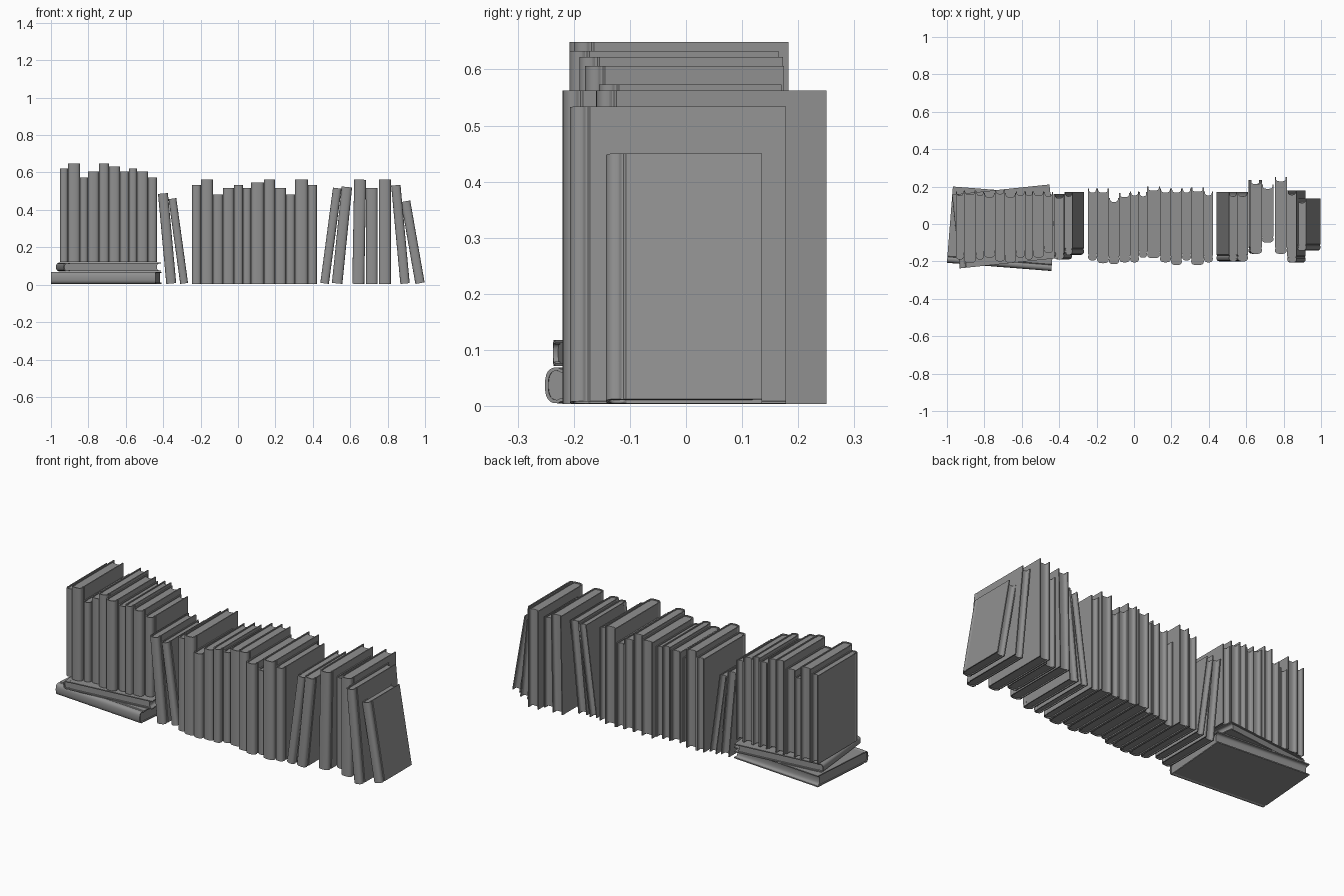
import bpy, bmesh
from math import sin, cos, pi, atan, hypot, radians
from mathutils import Matrix

if "Cube" in bpy.data.objects:
    bpy.data.objects.remove(bpy.data.objects["Cube"])

N = 12  # spine arc segments
grey = bpy.data.materials.new("dark_grey")
grey.diffuse_color = (0.28, 0.28, 0.28, 1)
grey.use_nodes = True
grey.node_tree.nodes["Principled BSDF"].inputs["Base Color"].default_value = grey.diffuse_color


def prism(name, loop, z0, z1, matrix):
    bm = bmesh.new()
    face = bm.faces.new([bm.verts.new((x, y, z0)) for x, y in loop])
    ext = bmesh.ops.extrude_face_region(bm, geom=[face])
    top = [v for v in ext["geom"] if isinstance(v, bmesh.types.BMVert)]
    bmesh.ops.translate(bm, verts=top, vec=(0, 0, z1 - z0))
    bmesh.ops.recalc_face_normals(bm, faces=bm.faces)
    me = bpy.data.meshes.new(name)
    bm.to_mesh(me)
    bm.free()
    me.materials.append(grey)
    ob = bpy.data.objects.new(name, me)
    bpy.context.collection.objects.link(ob)
    ob.matrix_world = matrix
    bpy.ops.object.select_all(action='DESELECT')
    ob.select_set(True)
    bpy.context.view_layer.objects.active = ob
    bpy.ops.object.shade_smooth_by_angle(angle=radians(30))


def arc(w, y, depth):
    pts = []
    for i in range(N + 1):
        u = pi * i / N
        c = cos(u)
        px = (1 if c > 0 else -1) * abs(c) ** 0.75 * w
        pts.append((-px, y - depth * max(sin(u), 0) ** 0.75))
    return pts


def book(name, t, yf, yb, h, matrix, inset=0.006):
    """Spine faces -y, thickness along x, height along z from 0."""
    c = min(0.006, t * 0.12)           # cover thickness
    w, d, g = t / 2, 0.022, 0.003      # half width, spine depth, hinge groove
    ys = yf + d
    # cover: boards, hinge groove and rounded spine
    left = [(-w, yb), (-w, ys + 0.014), (-w + g, ys + 0.010), (-w + g, ys + 0.006), (-w + 0.0005, ys + 0.002)]
    outer = left + arc(w, ys, d) + [(-x, y) for x, y in reversed(left)]
    lin = [(-w + c, yb), (-w + c, ys + 0.015), (-w + c + g, ys + 0.010), (-w + c + g, ys + 0.006)]
    inner = lin + arc(w - c, ys, d - c) + [(-x, y) for x, y in reversed(lin)]
    prism(name + "_cover", outer + inner[::-1], 0, h, matrix)
    # page block filling the spine, with hollow fore edge
    p = w - c
    pages = inner[1:-1] + arc(p, yb - 0.008, 0.014)[::-1]
    prism(name + "_pages", pages, inset, h - inset, matrix)


# large books lying flat, spine to the front and spine to the left
flat = Matrix.Rotation(pi / 2, 4, 'Y')
book("flat_book_lower", 0.064, -0.206, 0.203, 0.56,
     Matrix.Translation((-0.705, -0.024, 0.037)) @ Matrix.Rotation(radians(-4.5), 4, 'Z')
     @ flat @ Matrix.Translation((0, 0, -0.28)))
book("flat_book_upper", 0.047, -0.262, 0.262, 0.396,
     Matrix.Translation((-0.692, -0.013, 0.0945)) @ Matrix.Rotation(radians(6 - 90), 4, 'Z')
     @ flat @ Matrix.Translation((0, 0, -0.198)), 0.009)


def row(name, edges, base, specs):
    for i, (top, yf, yb) in enumerate(specs):
        a, b = edges[i], edges[i + 1]
        book(f"{name}_{i + 1}", b - a - 0.001, yf, yb, top - base,
             Matrix.Translation(((a + b) / 2, 0, base)))


# upright books on the flat stack: top, front y, back y
row("stacked_row_book",
    [-.952, -.909, -.845, -.802, -.743, -.69, -.631, -.583, -.54, -.481, -.433], 0.122,
    [(.622, -.19, .175), (.649, -.208, .18), (.573, -.19, .175), (.606, -.18, .165),
     (.649, -.2, .183), (.633, -.208, .165), (.606, -.18, .175), (.622, -.19, .173),
     (.606, -.18, .175), (.573, -.155, .17)])

# upright books in the middle
row("middle_row_book",
    [-.246, -.198, -.134, -.08, -.021, .027, .07, .139, .198, .257, .305, .374, .422], 0.004,
    [(.533, -.195, .19), (.562, -.21, .19), (.483, -.215, .14), (.518, -.205, .165),
     (.533, -.205, .175), (.518, -.18, .17), (.546, -.183, .2), (.562, -.205, .19),
     (.518, -.22, .19), (.483, -.195, .19), (.562, -.22, .195), (.533, -.205, .175)])

# leaning books: bottom centre x, top centre x, top z, thickness, front y, back y
leaning = [(-.357, -.402, .49, .053, -.19, .16), (-.288, -.352, .463, .042, -.165, .17),
           (.463, .532, .519, .046, -.2, .17), (.53, .583, .525, .056, -.2, .17),
           (.643, .653, .562, .064, -.16, .235), (.715, .715, .518, .062, -.1, .21),
           (.785, .785, .562, .064, -.16, .25), (.893, .843, .534, .05, -.207, .178),
           (.973, .894, .45, .05, -.143, .135)]
for i, (xb, xt, zt, t, yf, yb) in enumerate(leaning):
    ang = atan((xt - xb) / zt)
    drop = t / 2 * sin(abs(ang))
    h = hypot(zt - 2 * drop - 0.004, xt - xb)
    book(f"leaning_book_{i + 1}", t, yf, yb, h,
         Matrix.Translation((xb, 0, drop + 0.004)) @ Matrix.Rotation(ang, 4, 'Y'))
